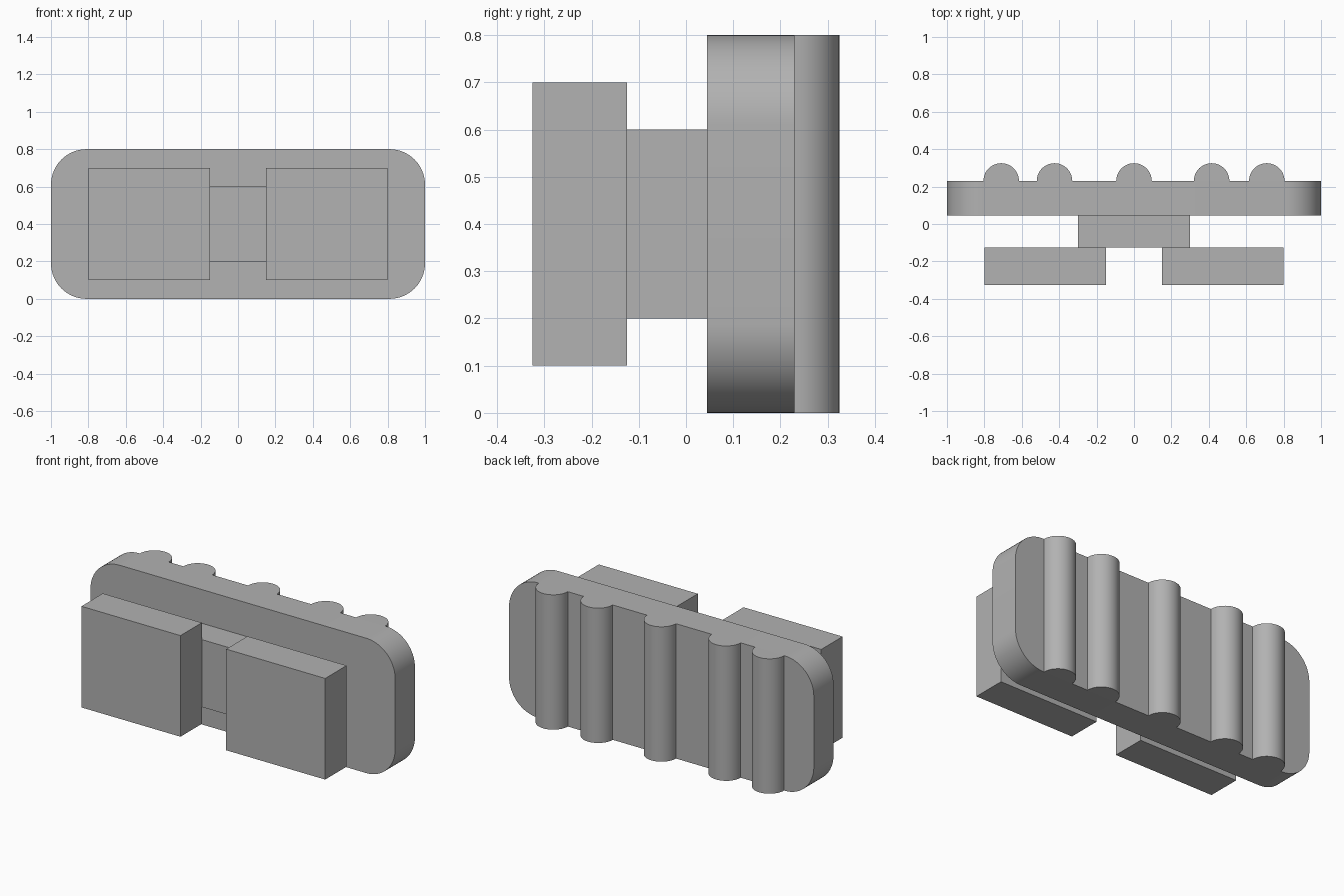
import bpy
import bmesh
from math import sin, cos, pi, radians

old = bpy.data.objects.get("Cube")
if old:
    bpy.data.objects.remove(old, do_unlink=True)

GREY = (0.445, 0.445, 0.445, 1)
grey = bpy.data.materials.new("plain grey")
grey.use_nodes = True
grey.diffuse_color = GREY
grey.node_tree.nodes["Principled BSDF"].inputs["Base Color"].default_value = GREY


def prism(name, outline, direction, smooth=False):
    """Extrude a closed outline of 3D points along a direction."""
    bm = bmesh.new()
    face = bm.faces.new([bm.verts.new(p) for p in outline])
    cap = bmesh.ops.extrude_face_region(bm, geom=[face])["geom"]
    verts = [v for v in cap if isinstance(v, bmesh.types.BMVert)]
    bmesh.ops.translate(bm, verts=verts, vec=direction)
    bmesh.ops.recalc_face_normals(bm, faces=bm.faces)
    mesh = bpy.data.meshes.new(name)
    bm.to_mesh(mesh)
    bm.free()
    mesh.materials.append(grey)
    obj = bpy.data.objects.new(name, mesh)
    bpy.context.collection.objects.link(obj)
    if smooth:
        bpy.ops.object.select_all(action='DESELECT')
        obj.select_set(True)
        bpy.context.view_layer.objects.active = obj
        bpy.ops.object.shade_smooth_by_angle(angle=radians(30))
    return obj


def box(name, x0, x1, y0, y1, z0, z1):
    corners = [(x0, y0, z0), (x1, y0, z0), (x1, y1, z0), (x0, y1, z0)]
    return prism(name, corners, (0, 0, z1 - z0))


HEIGHT, PLATE_FRONT, PLATE_BACK = 0.8, 0.045, 0.23

# Back plate with rounded corners
CORNER, STEPS = 0.19, 16
outline = []
for quarter, (sx, sz) in enumerate([(1, 1), (-1, 1), (-1, -1), (1, -1)]):
    for i in range(STEPS + 1):
        a = (quarter + i / STEPS) * pi / 2
        outline.append((sx * (1 - CORNER) + CORNER * cos(a), PLATE_FRONT,
                        HEIGHT / 2 + sz * (HEIGHT / 2 - CORNER) + CORNER * sin(a)))
prism("back_plate", outline, (0, PLATE_BACK - PLATE_FRONT, 0), smooth=True)

# Half-round ribs over the full height of the plate
RIB = 0.095
for n, x in enumerate([-0.71, -0.425, 0, 0.415, 0.71], 1):
    arc = [(x + RIB * cos(pi * i / 24), PLATE_BACK + RIB * sin(pi * i / 24), 0)
           for i in range(25)]
    prism(f"rib_{n}", arc, (0, 0, HEIGHT), smooth=True)

# Connecting block and the two front pads
box("connector", -0.3, 0.3, -0.125, PLATE_FRONT, 0.2, 0.6)
box("left_pad", 0.15, 0.8, -0.325, -0.125, 0.1, 0.7)
box("right_pad", -0.8, -0.15, -0.325, -0.125, 0.1, 0.7)
